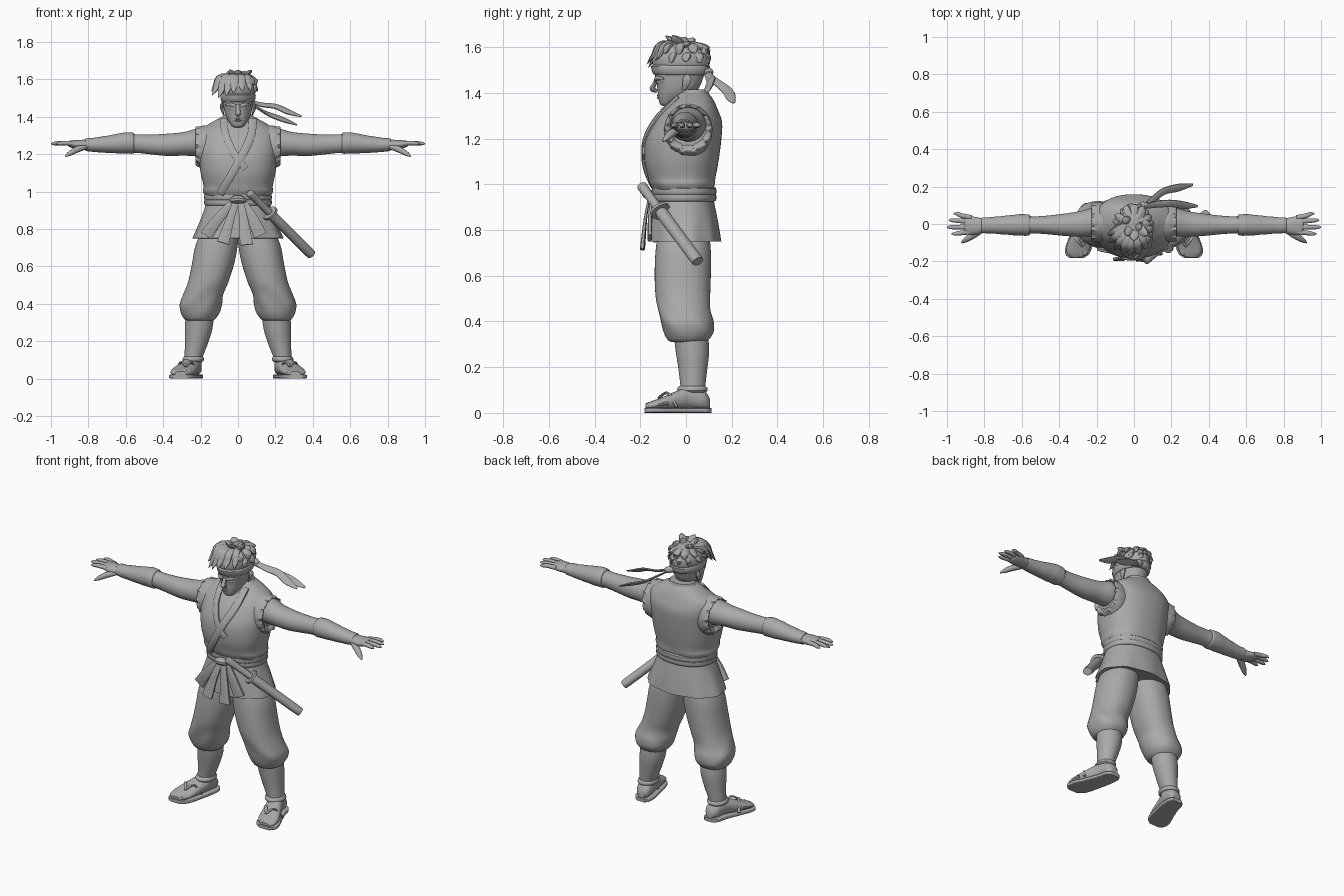
import bpy, bmesh, math, random
from mathutils import Vector
from mathutils.bvhtree import BVHTree

random.seed(4)
clay = bpy.data.materials.new("clay grey")
clay.diffuse_color = (0.4, 0.4, 0.4, 1)


def spline(pts, k):
    """Catmull-Rom interpolation of number tuples."""
    out = []
    for i in range(len(pts) - 1):
        a, b, c, d = pts[max(i - 1, 0)], pts[i], pts[i + 1], pts[min(i + 2, len(pts) - 1)]
        for s in range(k):
            t = s / k
            out.append([0.5 * (2 * q + (r - p) * t + (2 * p - 5 * q + 4 * r - u) * t * t
                               + (3 * q - p - 3 * r + u) * t ** 3) for p, q, r, u in zip(a, b, c, d)])
    return out + [list(pts[-1])]


def skin(name, rings, mirror=False, angle=40):
    """Join rings of points into a capped surface."""
    bm = bmesh.new()
    vs = [[bm.verts.new(p) for p in r] for r in rings]
    n = len(vs[0])
    for a, b in zip(vs, vs[1:]):
        for i in range(n):
            bm.faces.new((a[i], a[(i + 1) % n], b[(i + 1) % n], b[i]))
    bm.faces.new(vs[0])
    bm.faces.new(vs[-1])
    bmesh.ops.recalc_face_normals(bm, faces=bm.faces)
    me = bpy.data.meshes.new(name)
    bm.to_mesh(me)
    bm.free()
    me.materials.append(clay)
    ob = bpy.data.objects.new(name, me)
    bpy.context.collection.objects.link(ob)
    if mirror:
        ob.modifiers.new("mirror", 'MIRROR').use_mirror_merge = False
    bpy.ops.object.select_all(action='DESELECT')
    ob.select_set(True)
    bpy.context.view_layer.objects.active = ob
    bpy.ops.object.shade_smooth_by_angle(angle=math.radians(angle))
    return ob


def loft(name, axis, stations, n=36, p=2.0, k=4, mirror=False, wob=None):
    """Stations: position on axis, two centre values, two radii."""
    rings = []
    for t, u, v, ru, rv in spline(stations, k):
        ring = []
        for i in range(n):
            a = math.tau * i / n
            c, s = math.cos(a), math.sin(a)
            f = 1 + (wob(t, a) if wob else 0)
            x = u + f * ru * math.copysign(abs(c) ** (2 / p), c)
            y = v + f * rv * math.copysign(abs(s) ** (2 / p), s)
            ring.append({'z': (x, y, t), 'x': (t, x, y), 'y': (x, t, y)}[axis])
        rings.append(ring)
    return skin(name, rings, mirror)


def sweep(name, pts, flat=1.0, up=(0, 0, 1), n=10, k=5, p=2.0, mirror=False):
    """Points: x, y, z, half width; flat is the thickness ratio."""
    path = spline(pts, k)
    pos = [Vector(q[:3]) for q in path]
    rings = []
    for i, q in enumerate(path):
        t = (pos[min(i + 1, len(pos) - 1)] - pos[max(i - 1, 0)]).normalized()
        side = t.cross(Vector(up)).normalized()
        nor = side.cross(t)
        w = max(q[3], 0.001)
        ring = []
        for j in range(n):
            a = math.tau * (j + 0.5) / n
            c, s = math.cos(a), math.sin(a)
            ring.append(pos[i] + side * w * math.copysign(abs(c) ** (2 / p), c)
                        + nor * w * flat * math.copysign(abs(s) ** (2 / p), s))
        rings.append(ring)
    return skin(name, rings, mirror)


# Jacket body
torso = loft("jacket", 'z', [
    (.965, 0, -.01, .168, .128), (1.0, 0, -.015, .187, .142), (1.03, 0, -.018, .185, .148),
    (1.1, 0, -.02, .2, .162), (1.19, 0, -.012, .21, .166), (1.27, 0, .008, .212, .15),
    (1.325, 0, .02, .203, .12), (1.365, 0, .03, .15, .092), (1.395, 0, .03, .095, .072),
    (1.41, 0, .03, .07, .055)], n=64, p=2.3,
    wob=lambda z, a: .012 * math.sin(7 * a + 25 * z) * max(0, 1 - abs(z - 1.0) / .08))
tree = BVHTree.FromPolygons([v.co for v in torso.data.vertices], [f.vertices for f in torso.data.polygons])


def on_chest(points, w):
    out = []
    for x, z in spline(points, 5):
        hit = tree.ray_cast(Vector((x, -1, z)), Vector((0, 1, 0)))[0]
        out.append((x, (hit.y if hit else -.03) - .003, z, w))
    return out


# Crossed lapels and collar
sweep("under_lapel", on_chest([(-.078, 1.385), (-.065, 1.3), (-.02, 1.2), (.04, 1.12)], .02), .4, (0, -1, 0), k=1, p=4)
sweep("over_lapel", on_chest([(.078, 1.385), (.07, 1.3), (.02, 1.19), (-.035, 1.09), (-.095, .99)], .022),
      .45, (0, -1, 0), k=1, p=4)
loft("collar", 'z', [(1.36, 0, .025, .115, .082), (1.39, 0, .03, .092, .072), (1.415, 0, .035, .077, .06)])

# Ragged armholes
rag = lambda t, a: (.04 * math.sin(13 * a) + .03 * math.sin(23 * a)) * max(0, (t - .19) / .035)
loft("armhole", 'x', [(.13, .01, 1.235, .1, .12), (.18, .01, 1.235, .105, .118), (.205, .01, 1.238, .104, .11),
                      (.222, .01, 1.242, .1, .103), (.226, .01, 1.245, .092, .094),
                      (.21, .01, 1.25, .078, .08)], n=72, mirror=True, wob=rag)

# Jacket skirt, belt, knot and tails
loft("jacket_skirt", 'z', [(.95, 0, -.008, .168, .125), (.9, 0, -.008, .182, .135), (.83, 0, -.006, .208, .146),
                           (.76, 0, -.005, .237, .155), (.75, 0, -.005, .237, .155), (.755, 0, -.005, .22, .14)],
     n=64, p=2.2, wob=lambda z, a: .02 * math.sin(9 * a) * max(0, (.93 - z) / .18))
for z in (.943, .97):
    loft("belt_band", 'z', [(z - .018, 0, -.008, .172, .132), (z - .012, 0, -.008, .18, .14),
                            (z + .012, 0, -.008, .18, .14), (z + .018, 0, -.008, .17, .13)], n=48, p=2.2, k=2)
sweep("belt_knot", [(-.035, -.155, .95, .018), (-.015, -.165, .957, .026), (.015, -.165, .957, .026),
                    (.035, -.155, .95, .018)], .8)
for pts in ([(-.01, -.16, .945, .017), (-.04, -.175, .86, .022), (-.08, -.188, .725, .034)],
            [(.012, -.16, .945, .017), (.03, -.178, .85, .024), (.045, -.192, .715, .036)],
            [(-.03, -.15, .94, .02), (-.11, -.15, .85, .028), (-.17, -.135, .765, .034)],
            [(.03, -.15, .94, .02), (.08, -.158, .85, .03), (.12, -.158, .765, .036)]):
    sweep("belt_tail", pts, .28, (0, -1, 0), p=5)

# Sheathed sword
a, b = Vector((.06, -.195, .995)), Vector((.39, .05, .665))
at = lambda t, r: (*a.lerp(b, t), r)
sweep("sword_grip", [at(0, .018), at(.02, .024), at(.15, .021), at(.34, .021)], .9, n=14)
sweep("sword_guard", [at(.325, .047), at(.35, .047)], .9, n=20, k=1)
sweep("scabbard", [at(.35, .027), at(.4, .03), at(.7, .029), at(.98, .028), at(1, .022)], .9, n=16)

# Baggy trousers
loft("trouser_leg", 'z', [
    (.83, .085, -.01, .09, .105), (.72, .113, -.012, .112, .12), (.62, .132, -.014, .113, .123),
    (.52, .158, -.014, .108, .12), (.45, .185, -.008, .107, .114), (.395, .2, .005, .113, .115),
    (.35, .203, .012, .103, .108), (.318, .205, .01, .082, .088), (.31, .205, .01, .065, .07)],
    n=48, p=2.2, mirror=True,
    wob=lambda z, a: .022 * math.sin(5 * a + 30 * z) * max(0, 1 - abs(z - .4) / .12))

# Shins, ankle wraps, feet and sandals
loft("shin", 'z', [(.36, .203, .02, .075, .075), (.27, .21, .028, .074, .073), (.19, .222, .03, .062, .063),
                   (.11, .238, .03, .048, .054), (.05, .243, .03, .046, .055)], mirror=True)
loft("ankle_wrap", 'z', [(.09, .24, .028, .05, .058), (.097, .24, .028, .057, .066),
                         (.11, .238, .028, .056, .065), (.118, .238, .028, .048, .055)], mirror=True, k=2)
foot = [(.105, .234, .04, .022, .022), (.08, .238, .055, .043, .042), (.02, .247, .065, .05, .05),
        (-.05, .272, .052, .058, .04), (-.11, .292, .04, .064, .026), (-.155, .303, .032, .056, .018),
        (-.178, .307, .028, .03, .01)]
loft("foot", 'y', foot, p=2.2, mirror=True)
loft("sandal_sole", 'y', [(y - .004 if y < 0 else y + .006, x, .011, r + .008, .011) for y, x, _, r, _ in foot],
     p=6, mirror=True)
for i in range(5):
    r = .018 - .002 * i
    x, y = .262 + .022 * i, -.165 + .009 * abs(i - 1)
    sweep("toe", [(x - .008, y + .06, .042, r), (x, y + .015, .036, r), (x, y - .006, .034, r * .75),
                  (x, y - .012, .033, .003)], .85, mirror=True)
for x in (.222, .338):
    sweep("sandal_strap", [(.278, -.12, .065, .008), ((x + .275) / 2, -.08, .087, .008), (x, -.04, .025, .008)],
          .7, mirror=True)

# Arms and wrapped forearms
loft("upper_arm", 'x', [
    (.14, .01, 1.262, .07, .08), (.22, .01, 1.262, .076, .074), (.29, 0, 1.255, .068, .063),
    (.37, -.004, 1.25, .06, .06), (.45, -.005, 1.251, .051, .054), (.52, -.005, 1.255, .046, .05),
    (.58, -.005, 1.258, .048, .05)], mirror=True)
loft("forearm_wrap", 'x', [
    (.555, -.005, 1.258, .046, .048), (.562, -.005, 1.259, .056, .056), (.61, -.005, 1.259, .057, .056),
    (.68, -.006, 1.254, .051, .048), (.76, -.007, 1.25, .044, .039), (.81, -.007, 1.25, .041, .034),
    (.815, -.007, 1.25, .034, .028)], mirror=True, wob=lambda x, a: .012 * math.sin(95 * x + a))

# Hands
loft("palm", 'x', [(.79, -.007, 1.25, .034, .027), (.83, -.01, 1.25, .044, .027), (.87, -.008, 1.252, .05, .023),
                   (.9, -.005, 1.255, .045, .017), (.908, -.005, 1.255, .03, .01)], mirror=True)
for y0, y1, x1 in ((-.042, -.052, .975), (-.016, -.017, 1.0), (.012, .02, .99), (.034, .055, .965)):
    sweep("finger", [(.87, y0, 1.255, .014), (.92, (y0 + y1) / 2, 1.259, .0135), (x1 - .02, y1, 1.257, .011),
                     (x1, y1, 1.254, .003)], .9, mirror=True)
sweep("thumb", [(.81, -.03, 1.242, .016), (.86, -.06, 1.225, .019), (.9, -.085, 1.203, .014),
                (.922, -.1, 1.188, .004)], .9, mirror=True)

# Neck, head and face
loft("neck", 'z', [(1.3, 0, .015, .075, .065), (1.38, 0, 0, .056, .056), (1.46, 0, -.005, .055, .06)])
loft("head", 'z', [
    (1.343, 0, -.085, .018, .016), (1.352, 0, -.08, .034, .034), (1.385, 0, -.055, .056, .067),
    (1.42, 0, -.035, .071, .09), (1.46, 0, -.03, .079, .103), (1.51, 0, -.027, .085, .115),
    (1.56, 0, -.025, .085, .115), (1.6, 0, -.02, .06, .08)], p=2.2)
sweep("nose", [(0, -.128, 1.465, .009), (0, -.14, 1.435, .012), (0, -.147, 1.418, .015), (0, -.127, 1.408, .01)],
      .8, (0, -1, 0))
sweep("brow", [(.012, -.133, 1.457, .008), (.04, -.127, 1.465, .009), (.066, -.098, 1.462, .004)],
      .8, (0, -1, 0), mirror=True)
sweep("eye", [(.018, -.126, 1.444, .003), (.035, -.12, 1.446, .008), (.055, -.104, 1.446, .003)],
      .6, (0, -1, 0), mirror=True)
for z, r in ((1.39, .006), (1.38, .007)):
    sweep("lip", [(-.026, -.11, z, .002), (0, -.121, z, r), (.026, -.11, z, .002)], .8)
sweep("ear", [(.078, -.01, 1.415, .008), (.086, 0, 1.44, .016), (.087, .005, 1.462, .019), (.082, .002, 1.478, .008)],
      .5, (1, 0, 0), mirror=True)

# Headband and its streaming ties
loft("headband", 'z', [(1.478, 0, -.022, .083, .112), (1.485, 0, -.022, .091, .123),
                       (1.515, 0, -.024, .095, .13), (1.522, 0, -.024, .088, .12)], k=2)
sweep("headband_knot", [(.02, .09, 1.495, .012), (.045, .1, 1.49, .02), (.07, .1, 1.482, .014)])
sweep("band_tie_upper", [(.05, .09, 1.49, .012), (.12, .105, 1.465, .02), (.2, .11, 1.455, .022),
                         (.27, .1, 1.425, .022), (.34, .095, 1.402, .007)], .3, (0, -.6, 1), p=3)
sweep("band_tie_lower", [(.05, .09, 1.48, .012), (.1, .13, 1.45, .018), (.16, .175, 1.415, .021),
                         (.24, .195, 1.385, .023), (.315, .21, 1.357, .007)], .3, (0, -.6, 1), p=3)

# Hair mass
loft("hair_cap", 'z', [(1.5, 0, -.02, .082, .11), (1.53, 0, -.022, .093, .126), (1.57, 0, -.022, .09, .122),
                       (1.605, 0, -.018, .07, .095), (1.625, 0, -.015, .035, .05), (1.628, 0, -.015, .004, .005)])


def lock(end, mid, start=(.015, .03, 1.605), w=.026):
    sweep("hair_lock", [(*start, w * .6), (*mid, w), (*(Vector(mid) * .4 + Vector(end) * .6), w * .75),
                        (*end, .001)], .55, (0, -.3, 1), n=8)


# Fringe swept to one side
for x, y, z in ((-.142, -.06, 1.535), (-.138, -.1, 1.515), (-.105, -.14, 1.5), (-.065, -.165, 1.51),
                (-.025, -.172, 1.525), (.025, -.165, 1.535), (.07, -.135, 1.54)):
    lock((x, y, z), (x * .6, y * .6, 1.615))
# Upright and crown spikes
for x, y, z in ((-.125, -.04, 1.595), (-.09, -.1, 1.615), (-.045, -.06, 1.652), (.0, -.09, 1.65),
                (.075, -.06, 1.65), (.04, -.02, 1.645), (-.06, .03, 1.64), (.09, .0, 1.61)):
    lock((x, y, z), (x * .6, y * .6, 1.61 + (z - 1.61) * .4), (x * .3, y * .2 + .01, 1.6))
# Side and back locks
for row, (z0, z1) in enumerate(((1.605, 1.575), (1.57, 1.535))):
    for i in range(9):
        g = math.radians(-35 + 31 * i + 14 * row)
        c, s, j = math.cos(g), math.sin(g), random.uniform(-.01, .012)
        lock((c * (.108 + j), -.02 + s * (.132 + j), z1 + j), (c * .082, -.02 + s * .108, z0 - .005),
             (c * .04, -.02 + s * .06, z0 + .012), .023)
